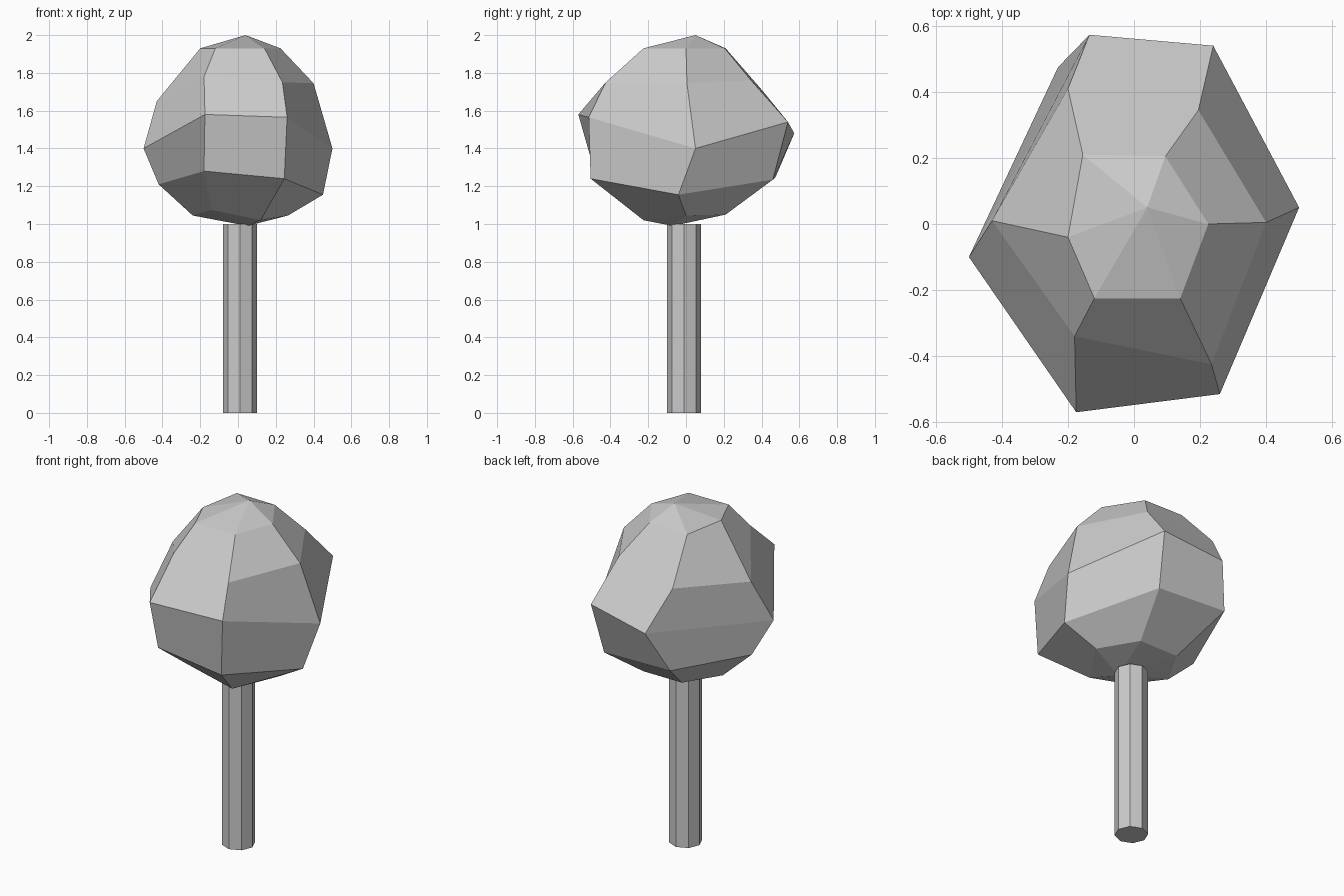
import bpy, bmesh

# Crown: irregular six-sided rings, each listed from the right side clockwise seen from above
TOP, BOTTOM = (0.04, 0.05, 2.0), (0.05, -0.07, 0.99)
RINGS = [
    [(0.225, 0, 1.93), (0.14, -0.225, 1.93), (-0.12, -0.225, 1.93),
     (-0.2, -0.04, 1.93), (-0.155, 0.21, 1.93), (0.095, 0.205, 1.93)],
    [(0.4, 0.005, 1.745), (0.235, -0.425, 1.75), (-0.18, -0.34, 1.78),
     (-0.43, 0.01, 1.65), (-0.2, 0.41, 1.70), (0.195, 0.345, 1.76)],
    [(0.5, 0.05, 1.4), (0.26, -0.515, 1.565), (-0.175, -0.57, 1.58),
     (-0.5, -0.1, 1.4), (-0.135, 0.573, 1.48), (0.24, 0.54, 1.54)],
    [(0.45, -0.04, 1.155), (0.245, -0.505, 1.24), (-0.18, -0.485, 1.28),
     (-0.42, -0.01, 1.21), (-0.23, 0.475, 1.25), (0.21, 0.46, 1.235)],
    [(0.265, 0, 1.045), (0.12, -0.225, 1.02), (-0.14, -0.22, 1.075),
     (-0.24, 0, 1.045), (-0.12, 0.21, 1.05), (0.13, 0.21, 1.05)],
]

bm = bmesh.new()
top, bottom = bm.verts.new(TOP), bm.verts.new(BOTTOM)
rings = [[bm.verts.new(p) for p in ring] for ring in RINGS]
for i in range(6):
    j = (i + 1) % 6
    bm.faces.new((top, rings[0][i], rings[0][j]))
    bm.faces.new((bottom, rings[-1][j], rings[-1][i]))
    for a, b in zip(rings, rings[1:]):
        bm.faces.new((a[i], b[i], b[j], a[j]))
bmesh.ops.recalc_face_normals(bm, faces=bm.faces)
mesh = bpy.data.meshes.new("crown")
bm.to_mesh(mesh)
bm.free()
crown = bpy.data.objects.new("crown", mesh)
bpy.context.collection.objects.link(crown)

# Trunk: straight octagonal post
bpy.ops.mesh.primitive_cylinder_add(vertices=8, radius=0.09, depth=1.0, location=(0.01, -0.01, 0.5))
bpy.context.object.name = "trunk"
